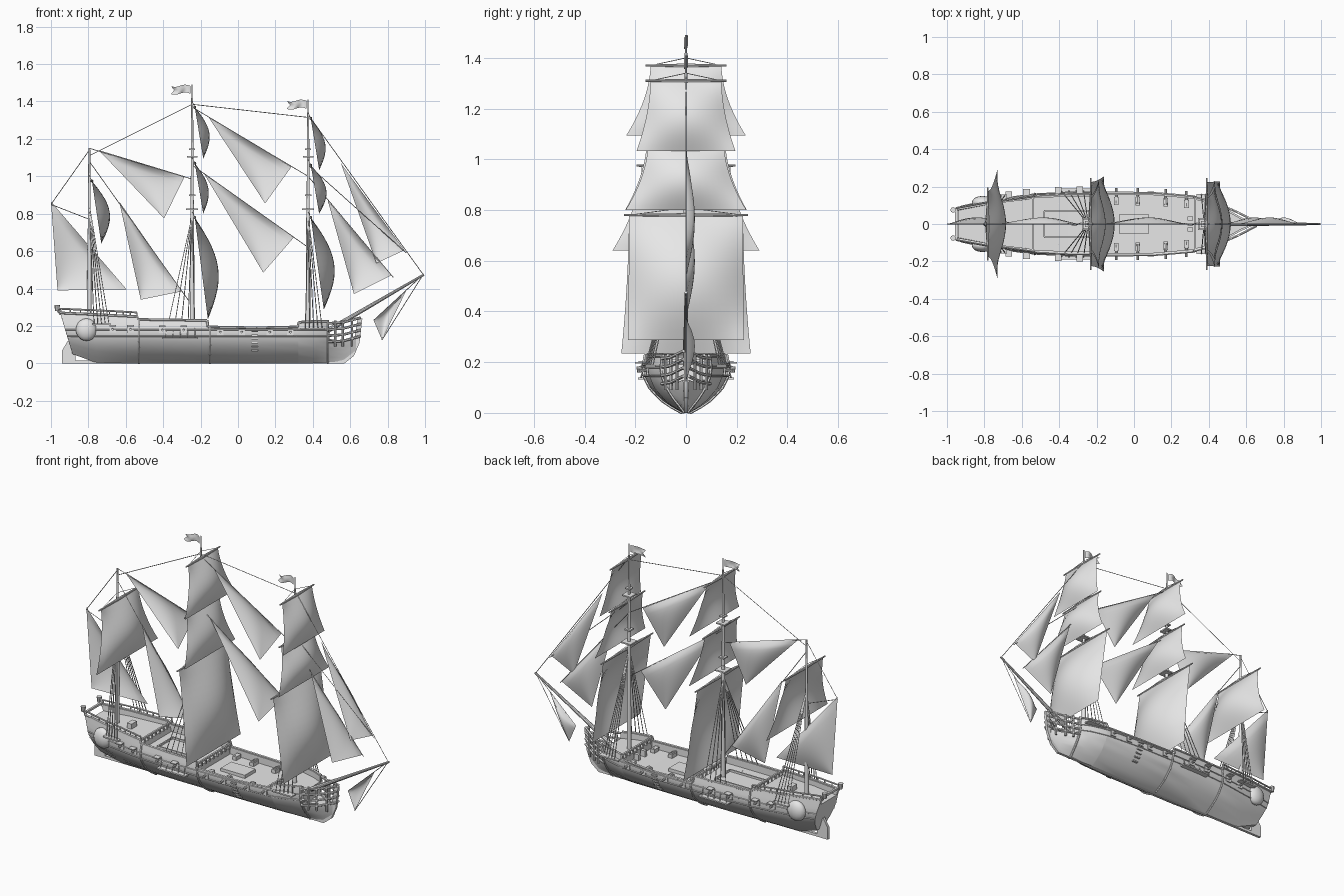
import bpy, bmesh, math
from mathutils import Vector, Matrix

cube = bpy.data.objects.get("Cube")
if cube:
    bpy.data.objects.remove(cube, do_unlink=True)

grey = bpy.data.materials.new("plain grey")
grey.use_nodes = True
grey.diffuse_color = (0.8, 0.8, 0.8, 1)
grey.node_tree.nodes["Principled BSDF"].inputs["Base Color"].default_value = grey.diffuse_color


# ---------- helpers ----------
def finish(name, bm, angle=35, recalc=True):
    bmesh.ops.remove_doubles(bm, verts=bm.verts, dist=0.0001)
    if recalc:
        bmesh.ops.recalc_face_normals(bm, faces=bm.faces)
    mesh = bpy.data.meshes.new(name)
    bm.to_mesh(mesh)
    bm.free()
    mesh.materials.append(grey)
    mesh.shade_smooth()
    mesh.set_sharp_from_angle(angle=math.radians(angle))
    obj = bpy.data.objects.new(name, mesh)
    bpy.context.collection.objects.link(obj)
    return obj


def rod(bm, start, end, r1, r2=None, sides=8):
    start, end = Vector(start), Vector(end)
    axis = end - start
    turn = axis.to_track_quat('Z', 'Y').to_matrix().to_4x4()
    bmesh.ops.create_cone(bm, cap_ends=True, segments=sides, radius1=r1,
                          radius2=r1 if r2 is None else r2, depth=axis.length,
                          matrix=Matrix.Translation((start + end) / 2) @ turn)


def tube(bm, points, radius, sides=6):
    for a, b in zip(points, points[1:]):
        rod(bm, a, b, radius, sides=sides)


def box(bm, centre, size):
    place = Matrix.Translation(centre) @ Matrix.Diagonal((*size, 1))
    bmesh.ops.create_cube(bm, size=1, matrix=place)


def sheet(bm, point, columns, rows):
    """Grid surface from point(u, v), with u and v running 0 to 1."""
    grid = [[bm.verts.new(point(i / columns, j / rows)) for i in range(columns + 1)]
            for j in range(rows + 1)]
    for low, high in zip(grid, grid[1:]):
        for i in range(columns):
            bm.faces.new((low[i], low[i + 1], high[i + 1], high[i]))


def interpolate(table, key):
    """Linear lookup in rows sorted by their first value."""
    for a, b in zip(table, table[1:]):
        if key <= b[0]:
            t = max(0, (key - a[0]) / (b[0] - a[0]))
            return [p + (q - p) * t for p, q in zip(a, b)]
    return list(table[-1])


# ---------- hull: x, half width, keel, top, deck, sharpness ----------
stations = [
    (-.87, .095, .05, .27, .235, 1.8), (-.75, .13, 0, .262, .232, 1.4),
    (-.54, .16, 0, .25, .225, 1.1), (-.535, .16, 0, .235, .195, 1.1),
    (-.35, .17, 0, .232, .19, 1), (-.165, .17, 0, .23, .19, 1),
    (-.16, .17, 0, .195, .155, 1), (.1, .168, 0, .19, .15, 1),
    (.32, .15, 0, .195, .155, 1), (.325, .15, 0, .22, .19, 1),
    (.42, .125, 0, .225, .19, 1.2), (.485, .095, 0, .225, .19, 1.4),
    (.49, .093, 0, .13, .12, 1.4), (.57, .045, 0, .12, .11, 1.5),
    (.63, .012, .06, .13, .12, 1)]
section = [(0, .08), (.02, .3), (.05, .56), (.1, .84), (.15, .98), (.18, 1), (.23, .94), (.28, .88)]


def side_y(x, z):
    row = interpolate(stations, x)
    return row[1] * interpolate(section, z)[1] ** (row[5] if z < .15 else 1)


def raked(x, z):
    return x - .3 * z * min(1, max(0, (-.7 - x) / .17))


def outline(x, out=0):
    keel, top = interpolate(stations, x)[2:4]
    levels = [keel + (top - keel) * k / 8 for k in range(9)]
    return [Vector((raked(x, z), side_y(x, z) + out, z)) for z in levels]


def flip(point, side):
    return Vector((point[0], point[1] * side, point[2]))


bm = bmesh.new()
rings = []
for x, half, keel, top, deck, sharp in stations:
    skin = outline(x)
    inner = max(skin[-1].y - .012, .003)
    skin += [Vector((raked(x, top), inner, top)), Vector((raked(x, deck), inner, deck))]
    loop = skin + [flip(p, -1) for p in reversed(skin)]
    rings.append([bm.verts.new(p) for p in loop])
for a, b in zip(rings, rings[1:]):
    for i in range(len(a)):
        j = (i + 1) % len(a)
        bm.faces.new((a[i], a[j], b[j], b[i]))
bm.faces.new(rings[0])
bm.faces.new(rings[-1])
finish("hull", bm, 30)

# hull frames, wales and rail caps
bm = bmesh.new()
for side in (1, -1):
    for x in (-.53, -.15, .48):
        tube(bm, [flip(p, side) for p in outline(x, .002)], .006)
    for z in (.145, .18):
        xs = [-.87 + 1.35 * k / 24 for k in range(25)]
        tube(bm, [(raked(x, z), side * side_y(x, z), z) for x in xs], .004)
    caps = [flip(outline(s[0])[-1], side) for s in stations[:12]]
    tube(bm, caps, .007)
finish("frames_and_wales", bm)

# keel, stem, rudder
bm = bmesh.new()
box(bm, (-.16, 0, .008), (1.42, .016, .016))
stem = [(.45, 0), (.57, 0), (.62, .04), (.65, .11), (.665, .24), (.64, .24), (.62, .12), (.5, .08)]
rudder = [(-.94, 0), (-.87, 0), (-.87, .12), (-.91, .12), (-.94, .07)]
for shape in (stem, rudder):
    face = bm.faces.new([bm.verts.new((x, -.008, z)) for x, z in shape])
    moved = bmesh.ops.extrude_face_region(bm, geom=[face])["geom"]
    bmesh.ops.translate(bm, verts=[v for v in moved if isinstance(v, bmesh.types.BMVert)], vec=(0, .016, 0))
finish("keel_stem_and_rudder", bm)

# beakhead rails and their uprights
bm = bmesh.new()
for side in (1, -1):
    for k in range(4):
        z = .12 + .033 * k
        tube(bm, [(.48, side * .095, z - .005), (.56, side * .06, z), (.655, side * .01, z + .025)], .007)
    for x, y in ((.52, .08), (.56, .06), (.61, .035)):
        rod(bm, (x, side * y, .09), (x, side * y, .23), .006)
finish("beakhead_rails", bm)

# quarter galleries
bm = bmesh.new()
for side in (1, -1):
    place = Matrix.Translation((-.81, side * .115, .18)) @ Matrix.Diagonal((.057, .035, .06, 1))
    bmesh.ops.create_uvsphere(bm, u_segments=16, v_segments=10, radius=1, matrix=place)
finish("quarter_galleries", bm)

# handrails, deck breaks and stern lanterns
bm = bmesh.new()
for side in (1, -1):
    posts = [outline(-.87 + .33 * k / 9)[-1] for k in range(10)]
    for p in posts:
        rod(bm, flip(p, side), flip(p + Vector((0, 0, .022)), side), .004, sides=6)
    tube(bm, [flip(p + Vector((0, 0, .022)), side) for p in posts], .005)
    rod(bm, (-.95, side * .075, .26), (-.967, side * .075, .285), .004)
    rod(bm, (-.967, side * .075, .28), (-.967, side * .075, .312), .011, .015)
box(bm, (-.95, 0, .28), (.012, .17, .012))
for x, half, z in ((-.54, .15, .25), (-.16, .155, .215), (.325, .135, .215)):
    box(bm, (x, 0, z), (.01, half * 2, .01))
    for k in range(9):
        box(bm, (x, half * (k - 4) / 4.2, z - .015), (.007, .007, .03))
finish("handrails_and_lanterns", bm)

# hatch coaming, bitts, side steps and channels
bm = bmesh.new()
for side in (1, -1):
    box(bm, (-.36, side * .07, .198), (.24, .008, .012))
    box(bm, (-.36 + side * .12, 0, .198), (.008, .14, .012))
    box(bm, (.3, side * .03, .17), (.03, .02, .04))
    for z in range(6):
        height = .07 + .02 * z
        box(bm, (.09, side * side_y(.09, height), height), (.035, .016, .007))
    for x, length, z in ((-.31, .19, .135), (.4, .13, .185), (-.73, .1, .21)):
        box(bm, (x, side * (side_y(x, z) + .01), z), (length, .04, .008))
box(bm, (-.7, 0, .245), (.03, .05, .03))
box(bm, (0, 0, .16), (.16, .1, .02))
finish("deck_fittings", bm)

# guns with carriages, ports and lids
bm = bmesh.new()
guns = [(-.67, .18, .235), (-.575, .18, .235), (-.405, .177, .195), (-.29, .177, .195),
        (-.095, .166, .155), (.02, .166, .15), (.17, .166, .15), (.28, .166, .155)]
for x, z, deck in guns:
    for side in (1, -1):
        y = side_y(x, z)
        rod(bm, (x, side * (y - .06), z + .006), (x, side * (y + .025), z), .009, .006)
        box(bm, (x, side * y, z), (.036, .008, .032))
        if deck < .16:
            box(bm, (x, side * (y - .045), deck + .012), (.026, .045, .022))
        else:
            box(bm, (x, side * (y + .016), z + .021), (.036, .032, .006))
finish("guns", bm)

# masts, tops and bowsprit
masts = {"mizzen": (-.795, 1.15), "main": (-.245, 1.42), "fore": (.375, 1.34)}
for label, (x, height) in masts.items():
    bm = bmesh.new()
    rod(bm, (x, 0, .1), (x, 0, height * .6), .013, .01, 12)
    rod(bm, (x, 0, height * .55), (x, 0, height), .009, .005, 12)
    if label != "mizzen":
        for z, size in ((.825, .032), (.9, .018), (1.105, .028), (1.145, .016)):
            box(bm, (x, 0, z), (size * 2, size * 2, .008))
        rod(bm, (x, 0, height - .02), (x, 0, height + .07), .003)
    finish(label + "_mast", bm)
bm = bmesh.new()
rod(bm, (.42, 0, .14), (.995, 0, .475), .014, .006, 10)
finish("bowsprit", bm)

# square sails: mast, top z, bottom z, top half, bottom half, drop, belly
square_sails = [
    ("main", .78, .235, .225, .255, .07, .09), ("main", 1.07, .8, .155, .24, .045, .05),
    ("main", 1.37, 1.095, .14, .235, .045, .055), ("fore", .78, .287, .225, .228, .07, .09),
    ("fore", 1.06, .8, .15, .238, .045, .06), ("fore", 1.31, 1.033, .14, .195, .045, .055),
    ("mizzen", .975, .64, .175, .29, .05, .07)]
yards = bmesh.new()
for label, top, bottom, wide, foot, drop, belly in square_sails:
    mast_x = masts[label][0] + .014

    def canvas(u, v):
        across = u * 2 - 1
        half = wide + (foot - wide) * v ** 1.8
        bulge = belly * math.sin(math.pi * v) * (1 - across ** 2)
        return (mast_x + drop * v + bulge, across * half, top + (bottom - top) * v)

    bm = bmesh.new()
    sheet(bm, canvas, 14, 14)
    finish(label + "_square_sail", bm, 60)
    for side in (1, -1):
        rod(yards, (mast_x, 0, top), (mast_x, side * (wide + .02), top), .008, .004)
        rod(yards, (mast_x, side * wide, top), (mast_x - .014, 0, top + .03), .0015, sides=4)
finish("yards", yards)

# triangular sails: two ends of the stay, then the clew
stay_sails = [
    ((-.745, 1.14), (-.285, 1.0), (-.395, .775)), ((-.635, .865), (-.3, .385), (-.52, .34)),
    ((-.16, 1.32), (.285, 1.05), (.145, .855)), ((-.185, 1.02), (.3, .675), (.135, .485)),
    ((.55, 1.07), (.89, .605), (.74, .535)), ((.48, .87), (.82, .47), (.62, .37)),
    ((.9, .39), (.725, .23), (.77, .125)), ((-1, .865), (-.595, .395), (-.965, .39))]
for ends in stay_sails:
    a, b, c = (Vector((x, 0, z)) for x, z in ends)

    def cloth(u, v):
        bulge = .035 * math.sin(math.pi * u) * math.sin(math.pi * math.sqrt(v))
        return a.lerp(b, u).lerp(c, v) + Vector((0, bulge, 0))

    bm = bmesh.new()
    sheet(bm, cloth, 14, 12)
    finish("stay_sail", bm, 60)

# flags
for label in ("main", "fore"):
    x, height = masts[label]

    def bunting(u, v):
        tail = .02 * u * abs(v * 2 - 1)
        return (x - .01 - .085 * u - tail, .008 * math.sin(u * 7), height + .022 + .042 * v + .006 * math.sin(u * 6))

    bm = bmesh.new()
    sheet(bm, bunting, 12, 4)
    finish(label + "_flag", bm, 60)

# stays and shrouds
bm = bmesh.new()
lines = [((-.245, 1.385), (-.795, 1.11)), ((-.245, 1.385), (.375, 1.315)), ((.375, 1.33), (.99, .475)),
         ((-.795, 1.14), (-1, .85)), ((-1, .85), (-.795, .77)), ((-.795, 1.15), (-.245, .985)),
         ((-.795, 1.08), (-.26, .33)), ((-.245, 1.37), (.375, 1.0)), ((-.245, 1.06), (.375, .62)),
         ((.375, 1.06), (.9, .59)), ((.375, 1), (.83, .46)), ((.99, .475), (.725, .23)), ((.99, .475), (.77, .125))]
for a, b in lines:
    rod(bm, (a[0], 0, a[1]), (b[0], 0, b[1]), .002, sides=4)
for label, top, low, first, last in (("main", .79, .135, -.39, -.23), ("fore", .79, .185, .36, .45),
                                     ("mizzen", .85, .21, -.77, -.69)):
    for side in (1, -1):
        for k in range(5):
            x = first + (last - first) * k / 4
            rod(bm, (masts[label][0], 0, top), (x, side * (side_y(x, low) + .02), low), .0025, sides=4)
finish("rigging", bm)
